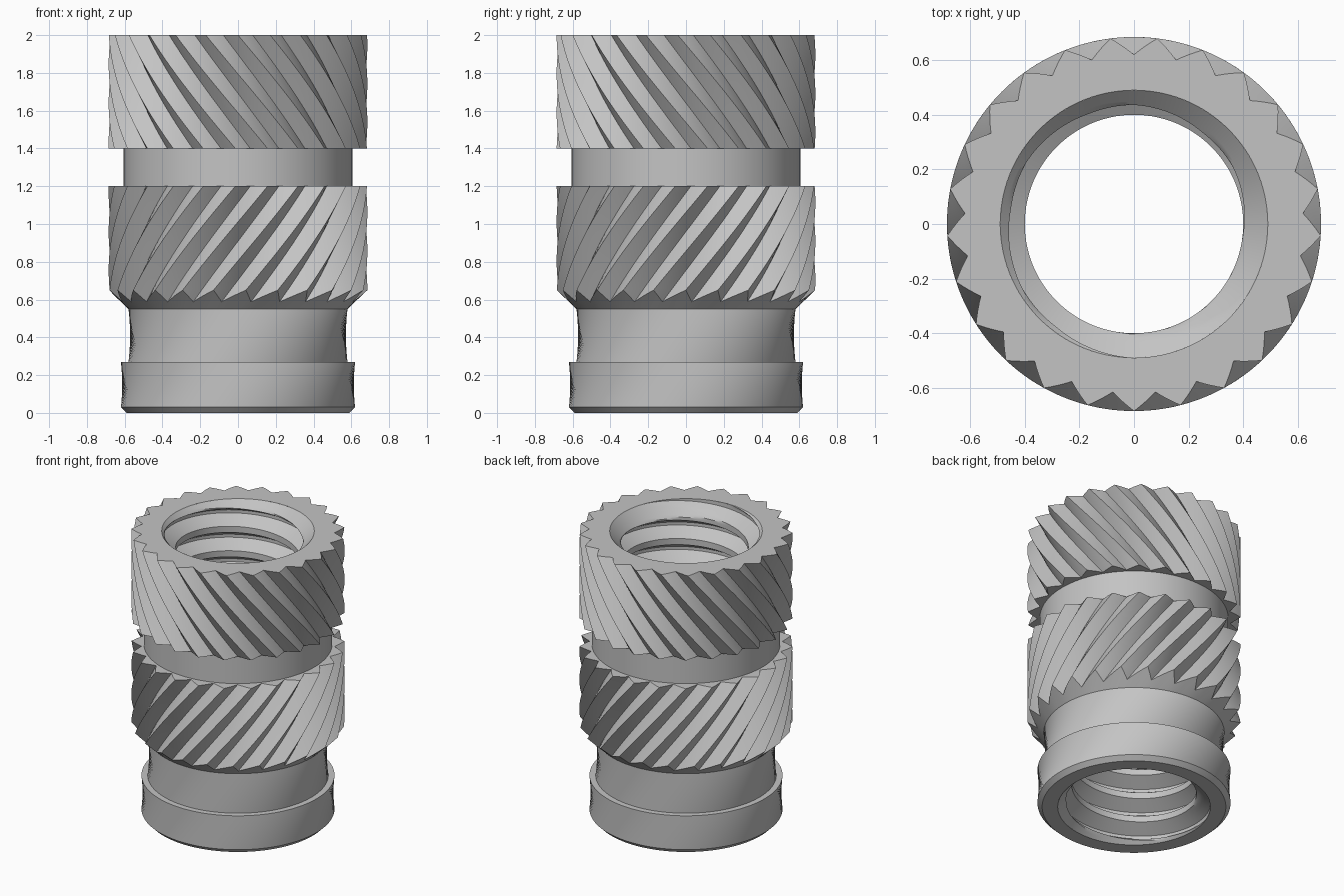
import bpy, bmesh
from math import pi, sin, cos, radians

cube = bpy.data.objects.get("Cube")
if cube:
    bpy.data.objects.remove(cube)

metal = bpy.data.materials.new("grey_metal")
metal.use_nodes = True
GREY = (0.55, 0.55, 0.55, 1)
metal.diffuse_color = GREY
metal.node_tree.nodes["Principled BSDF"].inputs["Base Color"].default_value = GREY

TEETH, PER_TOOTH = 25, 8
SEGMENTS = TEETH * PER_TOOTH
CREST, VALLEY = 0.685, 0.62
TWIST = radians(70)              # knurl turn per unit of height
MIDDLE, TOP = 1.3, 2.0
BORE, BORE_RIM = 0.4, 0.49


def grid_object(name, rows, closed):
    """Skin a list of equally long rows of points."""
    bm = bmesh.new()
    grid = [[bm.verts.new(p) for p in row] for row in rows]
    count = len(rows[0])
    for a, b in zip(grid, grid[1:]):
        for i in range(count if closed else count - 1):
            k = (i + 1) % count
            bm.faces.new((a[i], a[k], b[k], b[i]))
    bmesh.ops.remove_doubles(bm, verts=bm.verts, dist=1e-5)
    bmesh.ops.dissolve_degenerate(bm, edges=bm.edges, dist=1e-5)
    mesh = bpy.data.meshes.new(name)
    bm.to_mesh(mesh)
    bm.free()
    mesh.materials.append(metal)
    obj = bpy.data.objects.new(name, mesh)
    bpy.context.collection.objects.link(obj)
    bpy.ops.object.select_all(action='DESELECT')
    obj.select_set(True)
    bpy.context.view_layer.objects.active = obj
    bpy.ops.object.shade_smooth_by_angle(angle=radians(28))
    return obj


def polar(r, angle, z):
    return (r * cos(angle), r * sin(angle), z)


def ring_point(i, r, z):
    # The two knurls lean opposite ways, mirrored about the middle groove
    turn = TWIST * (TOP - MIDDLE - abs(z - MIDDLE))
    return polar(r, -pi / 2 + 2 * pi * i / SEGMENTS + turn, z)


def tooth(i):
    half = PER_TOOTH / 2
    return VALLEY + (CREST - VALLEY) * abs(i % PER_TOOTH - half) / half


def plain(r, z):
    return [ring_point(i, r, z) for i in range(SEGMENTS)]


def toothed(z):
    return [ring_point(i, tooth(i), z) for i in range(SEGMENTS)]


def tooth_chamfer(r0, z0):
    # Tooth ends cut off by a cone
    return [ring_point(i, tooth(i), z0 + (tooth(i) - r0) * 0.95)
            for i in range(SEGMENTS)]


# Outer body: foot, neck, lower knurl, groove, upper knurl, top face
rings = [plain(r, z) for r, z in
         ((BORE_RIM, 0), (0.59, 0), (0.62, 0.03), (0.62, 0.27),
          (0.58, 0.27), (0.58, 0.55))]
rings.append(tooth_chamfer(0.58, 0.55))
STEPS = 14
rings += [toothed(0.66 + 0.54 * s / STEPS) for s in range(STEPS + 1)]
rings += [plain(0.605, 1.2), plain(0.605, 1.4)]
rings += [toothed(1.4 + 0.6 * s / STEPS) for s in range(STEPS + 1)]
rings.append(plain(BORE_RIM, TOP))
grid_object("knurled_body", rings, True)

# Threaded bore: rows follow the helix, trimmed by a countersink at each end
PITCH, ROWS, COLUMNS = 0.173, 16, 120
GROOVE_Z = 1.892                 # groove height at the back


def thread_radius(j):
    d = abs((j + ROWS // 2) % ROWS - ROWS // 2)
    depth = min(1, max(0, (6 - d) / 5))
    return BORE + (BORE_RIM - BORE) * depth


def bore_point(i, j):
    angle = 2 * pi * i / COLUMNS
    z = GROOVE_Z + PITCH * ((angle - pi / 2) / (2 * pi) + j / ROWS)
    z = min(TOP, max(0, z))
    countersink = BORE_RIM - min(z, TOP - z)
    return polar(max(thread_radius(j), countersink), angle, z)


turns = int(TOP / PITCH) + 2
bore_rows = [[bore_point(i, j) for i in range(COLUMNS + 1)]
             for j in range(2 * ROWS, -turns * ROWS, -1)]
grid_object("threaded_bore", bore_rows, False)
